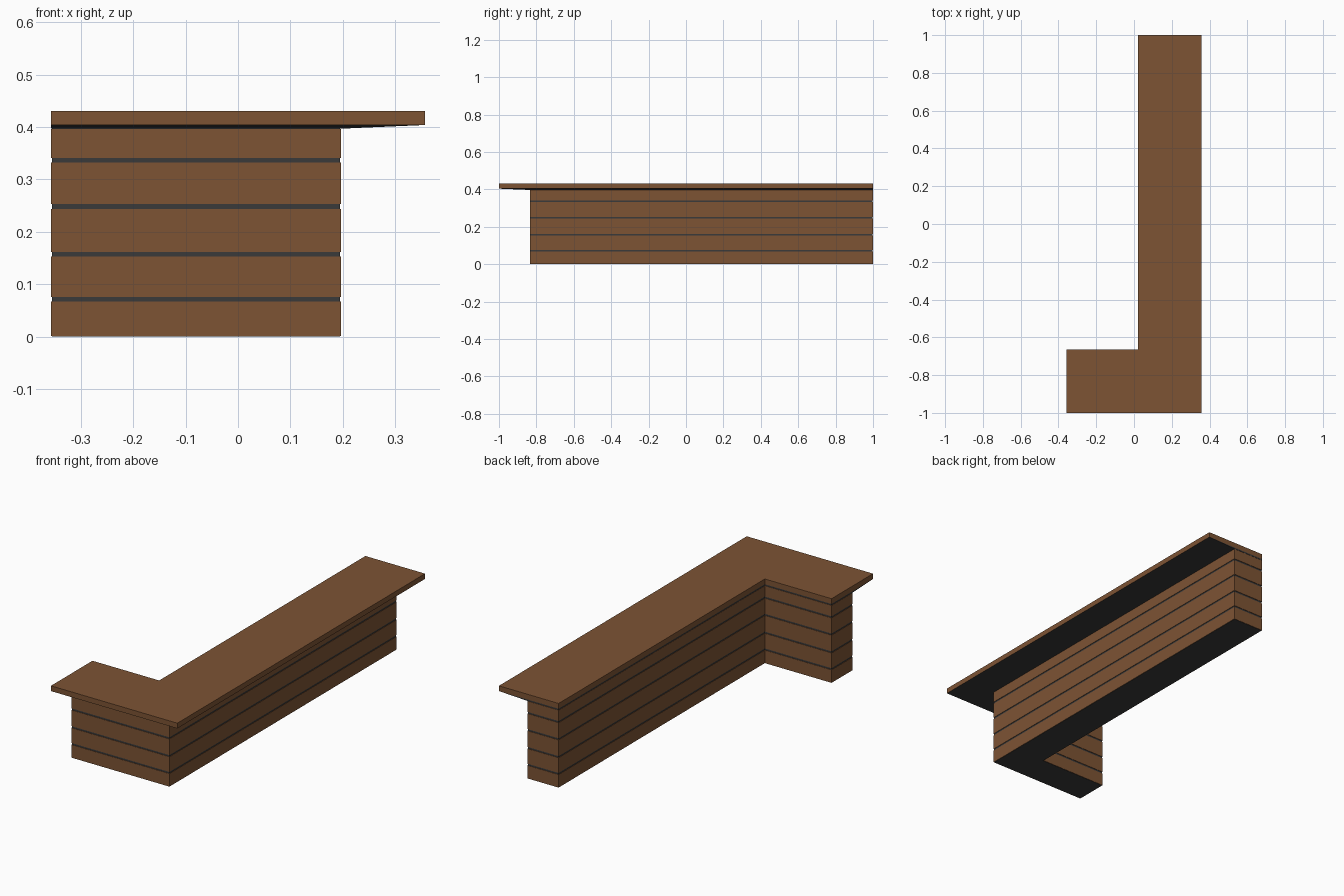
import bpy, bmesh

if "Cube" in bpy.data.objects:
    bpy.data.objects.remove(bpy.data.objects["Cube"])

LEFT, INNER_X, INNER_Y, BACK = -0.357, 0.02, -0.665, 1.0


def material(name, rgb):
    m = bpy.data.materials.new(name)
    m.diffuse_color = (*rgb, 1)
    m.use_nodes = True
    m.node_tree.nodes["Principled BSDF"].inputs["Base Color"].default_value = m.diffuse_color
    return m


wood = material("brown_wood", (0.205, 0.087, 0.034))
dark = material("dark_grey", (0.042, 0.042, 0.042))


def outline(right, front, inset=0.0):
    """L-shaped plan, counter-clockwise, shrunk by inset."""
    d = inset
    return [(LEFT + d, front + d), (right - d, front + d), (right - d, BACK - d),
            (INNER_X + d, BACK - d), (INNER_X + d, INNER_Y - d), (LEFT + d, INNER_Y - d)]


BODY = (0.197, -0.835)
SLAB = (0.357, -1.0)


def loft(name, stacks, mat, bottom=False, top=False):
    """Each stack is a list of (outline, z) rings joined by walls."""
    bm = bmesh.new()
    for stack in stacks:
        rings = [[bm.verts.new((x, y, z)) for x, y in pts] for pts, z in stack]
        for lo, hi in zip(rings, rings[1:]):
            for i in range(6):
                j = (i + 1) % 6
                bm.faces.new((lo[i], lo[j], hi[j], hi[i]))
        if bottom:
            bm.faces.new(rings[0][::-1])
        if top:
            bm.faces.new(rings[-1])
    mesh = bpy.data.meshes.new(name)
    bm.to_mesh(mesh)
    bm.free()
    mesh.materials.append(mat)
    ob = bpy.data.objects.new(name, mesh)
    bpy.context.collection.objects.link(ob)


# Dark core, seen in the gaps and underneath
core = outline(*BODY, 0.002)
loft("counter_core", [[(core, 0), (core, 0.397)]], dark, bottom=True)

# Horizontal boards around the body, with small lips back to the core
skin = outline(*BODY)
boards = [(0.001, 0.067), (0.076, 0.153), (0.162, 0.244), (0.253, 0.332), (0.341, 0.396)]
loft("wall_boards", [[(core, a), (skin, a), (skin, b), (core, b)] for a, b in boards], wood)

# Dark sloping underside of the overhanging top
slab = outline(*SLAB)
loft("top_underside", [[(core, 0.397), (skin, 0.397), (slab, 0.404)]], dark)

# Counter top
loft("counter_top", [[(slab, 0.404), (slab, 0.431)]], wood, top=True)
